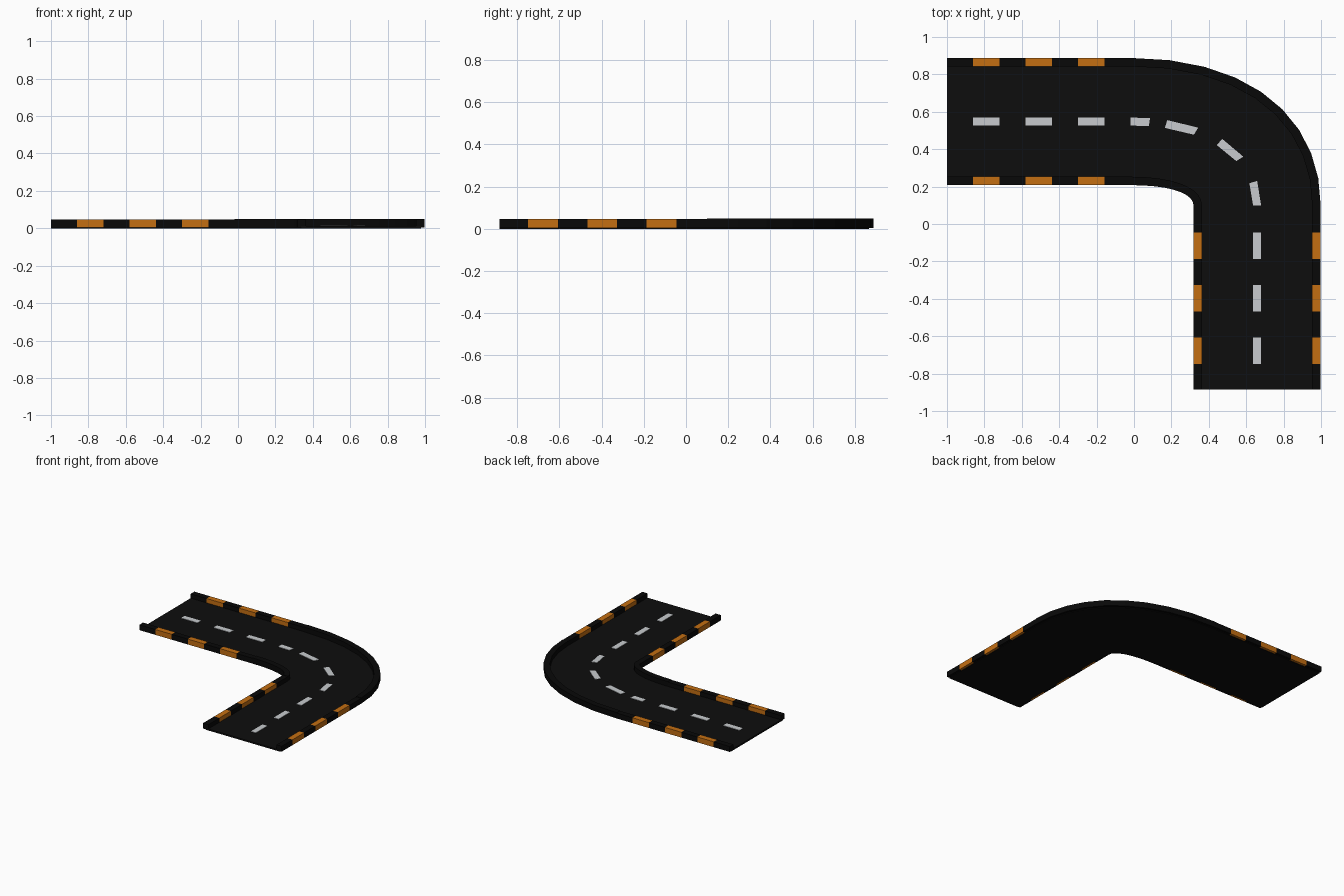
import bpy
import bmesh

if "Cube" in bpy.data.objects:
    bpy.data.objects.remove(bpy.data.objects["Cube"])


def material(name, rgb):
    m = bpy.data.materials.new(name)
    m.use_nodes = True
    m.diffuse_color = (*rgb, 1)
    bsdf = next(n for n in m.node_tree.nodes if n.type == 'BSDF_PRINCIPLED')
    bsdf.inputs["Base Color"].default_value = (*rgb, 1)
    return m


ASPHALT = material("asphalt_black", (0.004, 0.004, 0.004))
KERB = material("kerb_black", (0.0025, 0.0025, 0.0025))
ORANGE = material("kerb_orange", (0.55, 0.156, 0.006))
WHITE = material("lane_white", (0.58, 0.60, 0.62))

# Lane layout: centre lines of both legs and where the bend begins and ends
LANE_Y, LANE_X = 0.548, 0.658
BEND_X, BEND_Y = -0.02, 0.10
END_X, END_Y = -1.0, -0.885
HALF, KERB_W, LINE_W = 0.34, 0.045, 0.043
KERB_BOTTOM, ROAD_TOP = 0.004, 0.012


def ease(t, h):
    """Cubic rise from 0 to 1 with handle h at the start."""
    s = 1 - t
    return 3 * s * s * t * h + 3 * s * t * t + t ** 3


# Each section maps a distance v along it and a sideways offset u to (x, y)
def west_leg(v, u):
    return v, LANE_Y + u


def south_leg(v, u):
    return LANE_X + u, v


def bend(t, u):
    return (BEND_X + (LANE_X + u - BEND_X) * ease(t, 0.655),
            BEND_Y + (LANE_Y + u - BEND_Y) * ease(1 - t, 0.57))


def strip(name, stations, u0, u1, z0, z1, mats, striped=()):
    """Box swept through (section, v) stations; listed spans use material 1."""
    bm = bmesh.new()
    rings = []
    for section, v in stations:
        corners = ((u0, z0), (u1, z0), (u1, z1), (u0, z1))
        rings.append([bm.verts.new((*section(v, u), z)) for u, z in corners])
    for i, (a, b) in enumerate(zip(rings, rings[1:])):
        for k in range(4):
            j = (k + 1) % 4
            face = bm.faces.new((a[k], a[j], b[j], b[k]))
            face.material_index = int(i in striped)
    bm.faces.new(rings[0])
    bm.faces.new(rings[-1])
    bmesh.ops.recalc_face_normals(bm, faces=bm.faces)
    mesh = bpy.data.meshes.new(name)
    bm.to_mesh(mesh)
    bm.free()
    for m in mats:
        mesh.materials.append(m)
    obj = bpy.data.objects.new(name, mesh)
    bpy.context.collection.objects.link(obj)


# Road bed
arc = [(bend, i / 9) for i in range(10)]
bed = [(west_leg, END_X)] + arc + [(south_leg, END_Y)]
strip("road_bed", bed, -HALF + 0.02, HALF - 0.02, 0, ROAD_TOP, [ASPHALT])

# Dash spans, shared by lane lines and kerb blocks
DASH, PITCH = 0.142, 0.281
west = [(-0.862 + PITCH * i, -0.862 + PITCH * i + DASH) for i in range(3)]
south = [(-0.045 - PITCH * i, -0.045 - PITCH * i - DASH) for i in range(3)]
turn = [(0, 0.08), (0.155, 0.31), (0.46, 0.635), (0.83, 1)]

# Kerbs with orange blocks on the straight legs
for side, u0 in (("outer", HALF - KERB_W), ("inner", -HALF)):
    for leg, section, start, spans, stop in (
            ("west", west_leg, END_X, west, BEND_X),
            ("south", south_leg, BEND_Y, south, END_Y)):
        cuts = [start] + [v for span in spans for v in span] + [stop]
        strip(f"{side}_kerb_{leg}", [(section, v) for v in cuts], u0, u0 + KERB_W,
              KERB_BOTTOM, 0.046, [KERB, ORANGE], striped=(1, 3, 5))
    strip(f"{side}_kerb_bend", arc, u0, u0 + KERB_W, KERB_BOTTOM, 0.049, [KERB])

# Dashed centre line
for leg, section, spans in (("west", west_leg, west), ("bend", bend, turn),
                            ("south", south_leg, south)):
    for n, (a, b) in enumerate(spans, 1):
        strip(f"lane_dash_{leg}_{n}", [(section, a), (section, b)],
              -LINE_W / 2, LINE_W / 2, ROAD_TOP - 0.002, ROAD_TOP + 0.003, [WHITE])
